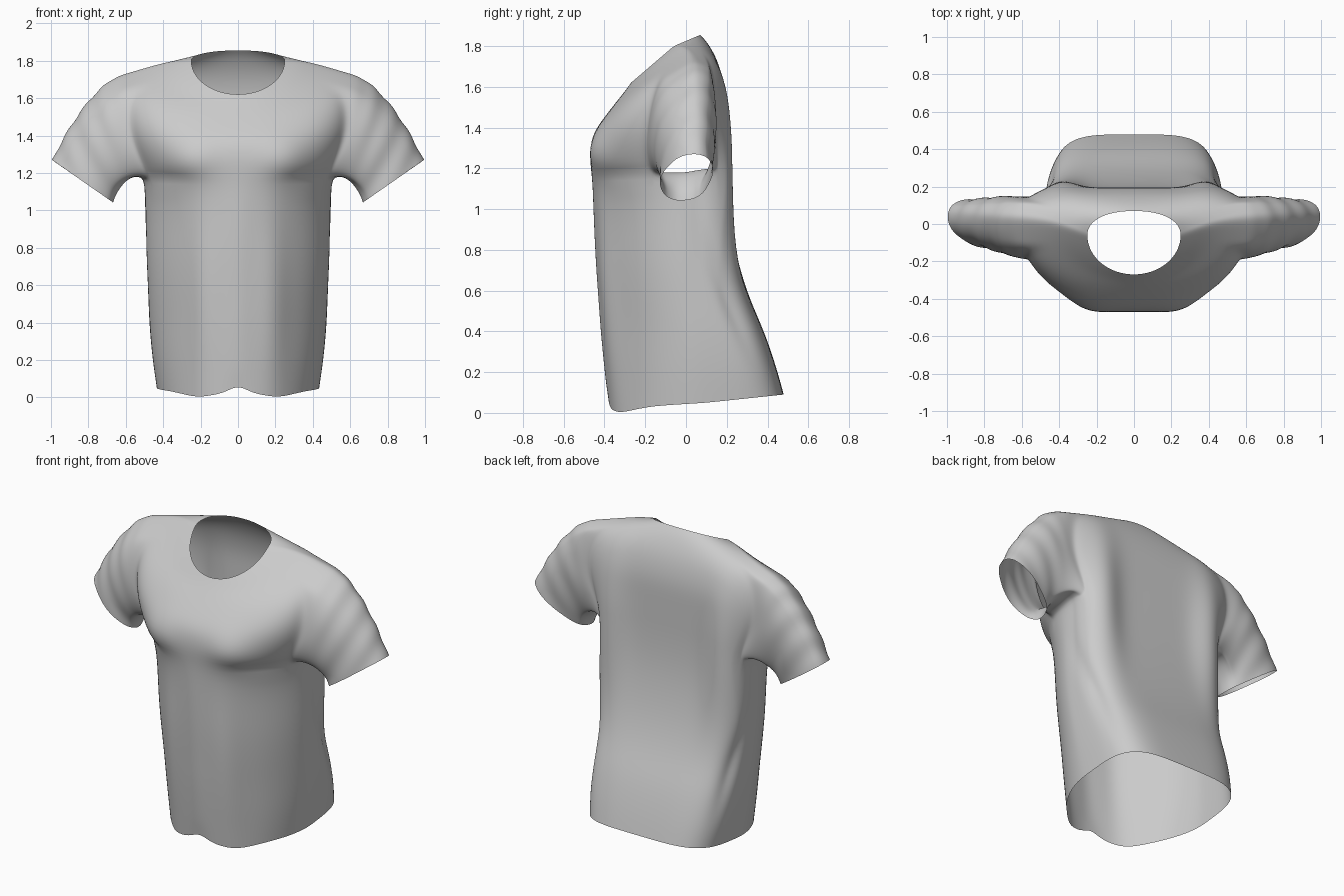
import bpy, bmesh
from math import sin, cos, pi, atan2, exp
from mathutils import Vector

cube = bpy.data.objects.get("Cube")
if cube:
    bpy.data.objects.remove(cube)

# Cloth material
cloth = bpy.data.materials.new("grey cloth")
cloth.use_nodes = True
grey = (0.6, 0.6, 0.6, 1)
cloth.diffuse_color = grey
bsdf = cloth.node_tree.nodes["Principled BSDF"]
bsdf.inputs["Base Color"].default_value = grey
bsdf.inputs["Roughness"].default_value = 0.9

# Body rings, hem to neckline: front z, front y, side z, side y, half width,
# back z, back y, squareness of the front and of the back
RINGS = [
    (.02, -.38, .05, .1, .435, .09, .48, 1.9, 4),
    (.2, -.4, .22, .08, .46, .22, .445, 1.8, 4),
    (.4, -.42, .4, .05, .475, .4, .385, 1.7, 4),
    (.55, -.43, .55, .02, .48, .55, .315, 1.7, 4),
    (.75, -.445, .75, 0, .49, .75, .25, 1.7, 4),
    (.98, -.455, .98, 0, .495, 1, .205, 1.7, 4),
    (1.15, -.46, 1.155, 0, .5, 1.2, .195, 1.9, 4),
    (1.25, -.475, 1.28, 0, .55, 1.32, .195, 2.2, 4),
    (1.36, -.465, 1.43, .01, .61, 1.45, .195, 2.2, 4),
    (1.44, -.41, 1.6, .02, .62, 1.57, .195, 2.3, 3.5),
    (1.51, -.355, 1.74, .03, .59, 1.69, .17, 2.2, 3),
    (1.56, -.315, 1.78, .01, .44, 1.77, .135, 2, 2.5),
    (1.595, -.288, 1.8, -.03, .33, 1.825, .1, 2, 2.2),
    (1.62, -.27, 1.8, -.06, .25, 1.855, .07, 2, 2.2),
]
HALF = 24                 # columns from front centre to back centre
ROW0, ROW1 = 6, 10        # armhole rows
COL0, COL1 = 9, 16        # armhole columns
SLEEVE_STEPS = 8


def ring_point(ring, j):
    zf, yf, zs, ys, w, zb, yb, nf, nb = ring
    t = pi * j / HALF
    z_end, y_end, n = (zf, yf, nf) if cos(t) > 0 else (zb, yb, nb)
    k = abs(cos(t)) ** (2 / n)
    x = 0 if j in (0, HALF) else w * sin(t) ** (2 / n)
    return Vector((x, ys + (y_end - ys) * k, zs + (z_end - zs) * k))


bm = bmesh.new()

# Body half, leaving the armhole open
body = [[bm.verts.new(ring_point(r, j)) for j in range(HALF + 1)] for r in RINGS]
for i in range(len(RINGS) - 1):
    for j in range(HALF):
        if ROW0 <= i < ROW1 and COL0 <= j < COL1:
            continue
        bm.faces.new((body[i][j], body[i][j + 1], body[i + 1][j + 1], body[i + 1][j]))

# Armhole loop, then a sleeve swept from it to the cuff
loop = [body[ROW0][j] for j in range(COL0, COL1)]
loop += [body[i][COL1] for i in range(ROW0, ROW1)]
loop += [body[ROW1][j] for j in range(COL1, COL0, -1)]
loop += [body[i][COL0] for i in range(ROW1, ROW0, -1)]

cuff_centre = Vector((.83, .005, 1.155))
cuff_up = Vector((.165, .03, .115))
cuff_side = Vector((0, .13, 0))


def sleeve_path(start, s):
    a = atan2((start.z - 1.43) / .29, start.y / .19)
    end = cuff_centre + cuff_up * sin(a) + cuff_side * cos(a)
    top = (sin(a) + 1) / 2
    leave = Vector((.15, 0, .22)).lerp(Vector((.5, 0, -.06)), top)
    leave.y = .08 * max(cos(a), 0)
    arrive = Vector((.08, 0, -.28)).lerp(Vector((.2, 0, -.45)), top)
    return (start * (2 * s**3 - 3 * s**2 + 1) + leave * (s**3 - 2 * s**2 + s)
            + end * (3 * s**2 - 2 * s**3) + arrive * (s**3 - s**2))


previous = loop
for k in range(1, SLEEVE_STEPS + 1):
    current = [bm.verts.new(sleeve_path(v.co, k / SLEEVE_STEPS)) for v in loop]
    for m in range(len(loop)):
        q = (m + 1) % len(loop)
        bm.faces.new((previous[m], previous[q], current[q], current[m]))
    previous = current

bmesh.ops.recalc_face_normals(bm, faces=bm.faces)
mesh = bpy.data.meshes.new("shirt")
bm.to_mesh(mesh)
bm.free()
mesh.materials.append(cloth)
shirt = bpy.data.objects.new("shirt", mesh)
bpy.context.collection.objects.link(shirt)
bpy.context.view_layer.objects.active = shirt
shirt.select_set(True)

# Mirror and smooth the cloth
mirror = shirt.modifiers.new("mirror", 'MIRROR')
mirror.use_clip = True
smooth = shirt.modifiers.new("smooth", 'SUBSURF')
smooth.levels = smooth.render_levels = 2
for name in ("mirror", "smooth"):
    bpy.ops.object.modifier_apply(modifier=name)


def bump(value, centre, width):
    return exp(-((value - centre) / width) ** 2)


def ramp(value, low, high):
    return min(max((value - low) / (high - low), 0), 1)


def fold_depth(p):
    x, y, z = abs(p.x), p.y, p.z
    # bust, crease below it and the two flat front drapes
    front = .025 * bump(x, .25, .12) * bump(z, 1.27, .1)
    front -= .01 * bump(x, .38, .14) * bump(z, 1.17, .03)
    front += .018 * bump(x, .18, .08) * bump(z, .5, .5)
    # shoulder blade ridges running down the back
    back = .05 * bump(x, .39, .11) * bump(z, 1.15, .42)
    # creases falling from the armpit to the tail
    side = -.02 * bump(y, .02 + .42 * (1 - z), .05) * bump(z, .55, .25)
    # sleeve wrinkles
    arm = .003 * sin(45 * (x * .8 - z * .5) + 14 * y)
    return (front * ramp(y, -.05, -.15) + back * ramp(y, .06, .16)
            + side * ramp(x, .28, .36) * ramp(x, .58, .52) + arm * ramp(x, .62, .72))


# Push in the folds and shape the wavy front hem
offsets = [v.normal * fold_depth(v.co) for v in shirt.data.vertices]
for v, offset in zip(shirt.data.vertices, offsets):
    v.co += offset
    low = bump(v.co.z, 0, .1) * ramp(v.co.y, -.05, -.2)
    v.co.z += low * (.035 * bump(v.co.x, 0, .07) - .02 * bump(abs(v.co.x), .22, .1))

bpy.ops.object.shade_smooth_by_angle(angle=1.0)
